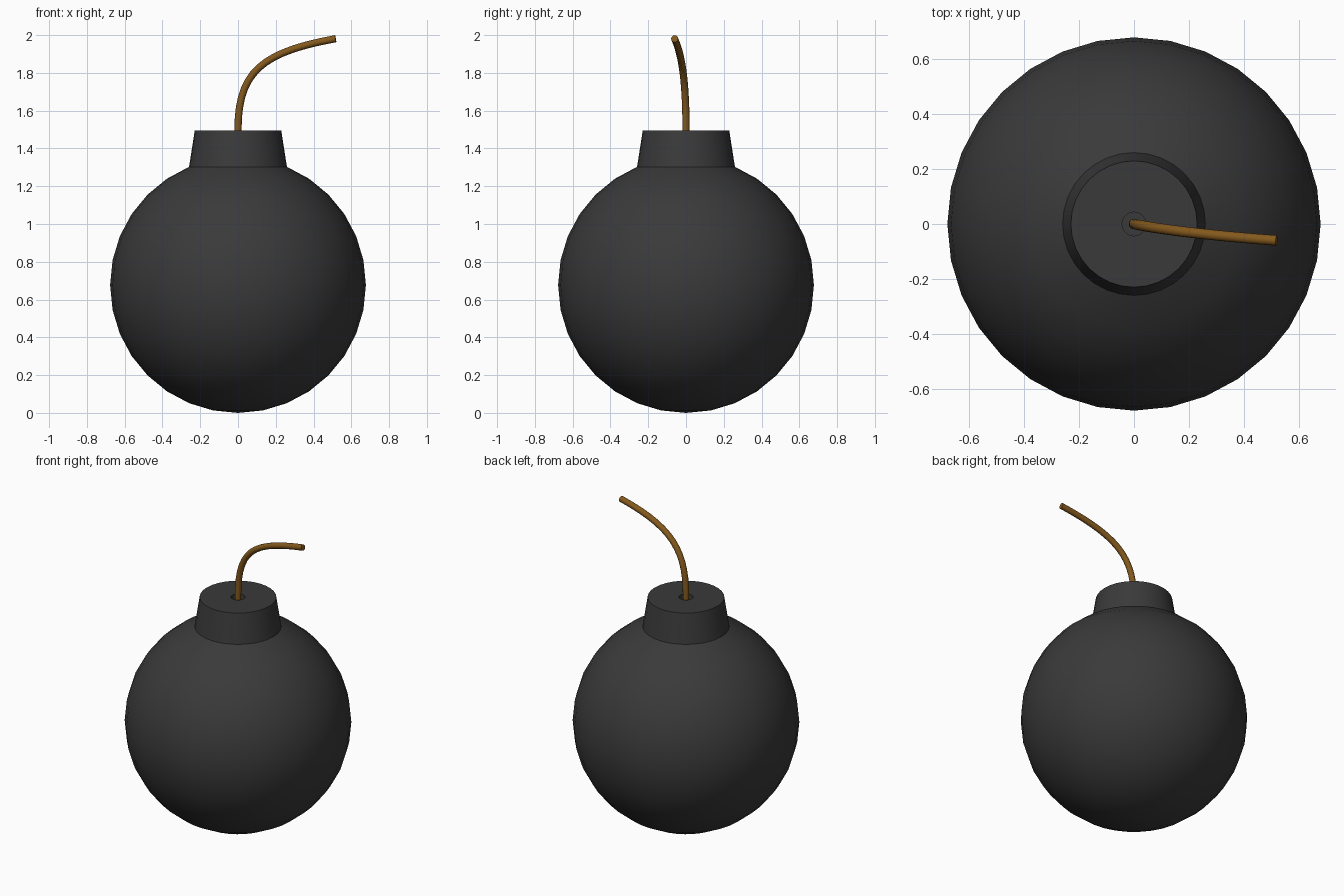
import bpy, bmesh
from math import sin, cos, radians, pi

if "Cube" in bpy.data.objects:
    bpy.data.objects.remove(bpy.data.objects["Cube"])

SEGMENTS = 32
R = 0.677


def colour(obj, name, rgb):
    mat = bpy.data.materials.new(name)
    mat.diffuse_color = (*rgb, 1)
    mat.use_nodes = True
    mat.node_tree.nodes["Principled BSDF"].inputs["Base Color"].default_value = mat.diffuse_color
    obj.data.materials.append(mat)


def smooth(obj, angle):
    bpy.ops.object.select_all(action='DESELECT')
    obj.select_set(True)
    bpy.context.view_layer.objects.active = obj
    bpy.ops.object.shade_smooth_by_angle(angle=radians(angle))


# Body: ball profile up to the collar, then tapered neck and fuse hole
profile = [(R * sin(i * pi / 16), R - R * cos(i * pi / 16)) for i in range(15)]
profile += [(0.229, 1.495), (0.043, 1.495), (0.043, 1.41), (0, 1.41)]
bm = bmesh.new()
verts = [bm.verts.new((r, 0, z)) for r, z in profile]
edges = [bm.edges.new(pair) for pair in zip(verts, verts[1:])]
bmesh.ops.spin(bm, geom=verts + edges, cent=(0, 0, 0), axis=(0, 0, 1),
               angle=2 * pi, steps=SEGMENTS)
bmesh.ops.remove_doubles(bm, verts=bm.verts, dist=0.0001)
bmesh.ops.recalc_face_normals(bm, faces=bm.faces)
mesh = bpy.data.meshes.new("bomb_body")
bm.to_mesh(mesh)
bm.free()
body = bpy.data.objects.new("bomb_body", mesh)
bpy.context.collection.objects.link(body)
smooth(body, 30)
colour(body, "dark_iron", (0.042, 0.042, 0.042))

# Fuse: round cord rising from the hole and bending to the right
curve = bpy.data.curves.new("fuse", 'CURVE')
curve.dimensions = '3D'
curve.bevel_depth = 0.019
curve.bevel_resolution = 4
curve.resolution_u = 14
curve.use_fill_caps = True
spline = curve.splines.new('BEZIER')
spline.bezier_points.add(2)
path = [  # left handle, point, right handle
    ((0, 0, 1.38), (0, 0, 1.41), (0, 0, 1.44)),
    ((0, 0, 1.47), (0, 0, 1.50), (0, 0, 1.80)),
    ((0.12, -0.03, 1.91), (0.517, -0.06, 1.981), (0.6, -0.07, 2.0)),
]
for p, (left, co, right) in zip(spline.bezier_points, path):
    p.handle_left_type = p.handle_right_type = 'FREE'
    p.handle_left, p.co, p.handle_right = left, co, right
fuse = bpy.data.objects.new("fuse", curve)
bpy.context.collection.objects.link(fuse)
bpy.ops.object.select_all(action='DESELECT')
fuse.select_set(True)
bpy.context.view_layer.objects.active = fuse
bpy.ops.object.convert(target='MESH')
fuse = bpy.context.object
smooth(fuse, 40)
colour(fuse, "brown_cord", (0.23, 0.1, 0.012))
